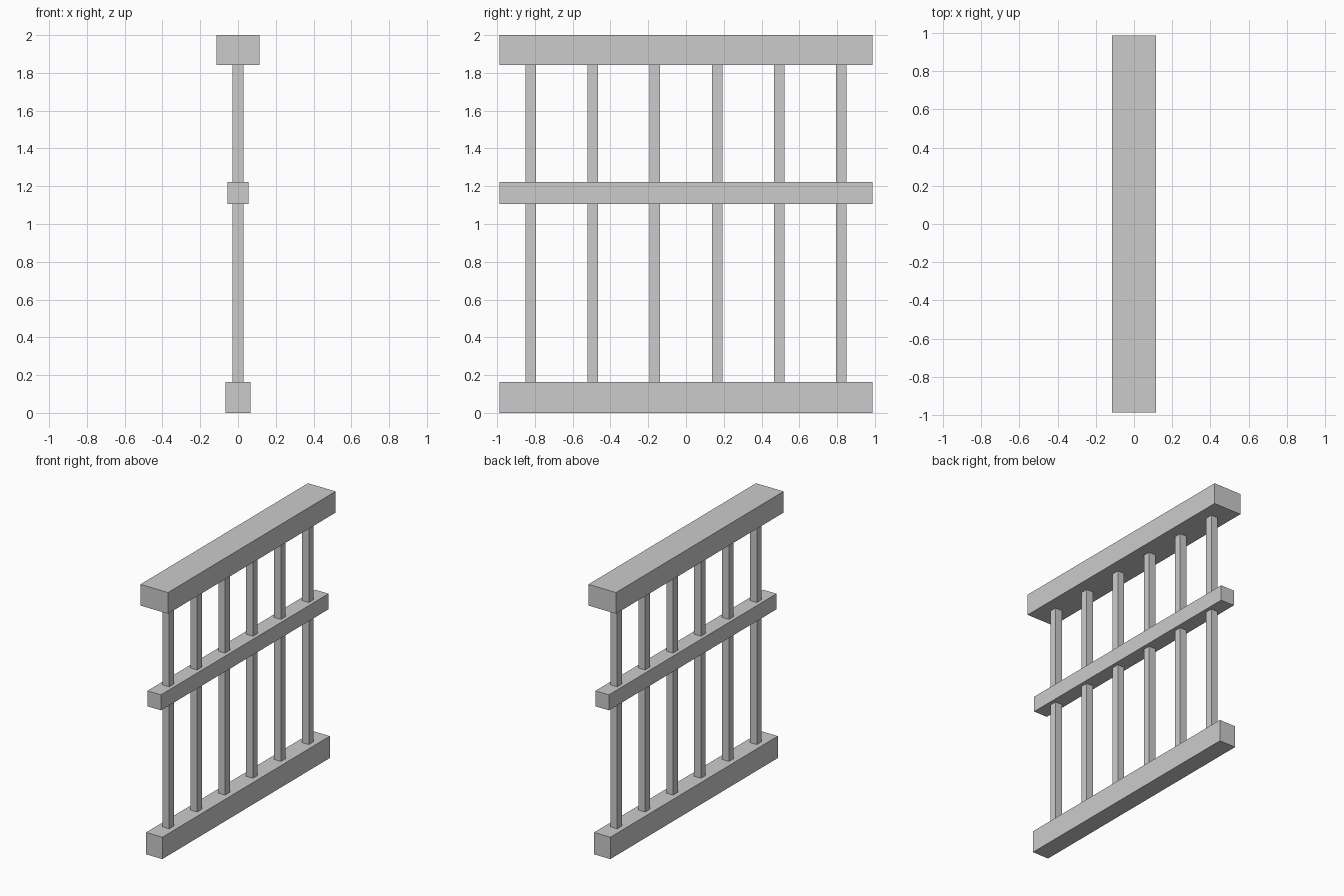
import bpy

if "Cube" in bpy.data.objects:
    bpy.data.objects.remove(bpy.data.objects["Cube"])

HALF_LENGTH = 0.987


def box(name, x, y, z):
    """Axis-aligned box from (min, max) ranges."""
    bpy.ops.mesh.primitive_cube_add(size=1)
    ob = bpy.context.object
    ob.name = name
    for v in ob.data.vertices:
        v.co = [r[0] + (c + 0.5) * (r[1] - r[0]) for c, r in zip(v.co, (x, y, z))]
    return ob


# Horizontal rails: half depth, bottom, top
for name, d, z0, z1 in (
    ("bottom_rail", 0.067, 0.0, 0.163),
    ("middle_rail", 0.056, 1.106, 1.222),
    ("top_rail", 0.114, 1.842, 2.0),
):
    box(name, (-d, d), (-HALF_LENGTH, HALF_LENGTH), (z0, z1))

# Six evenly spaced upright bars
SPACING, R = 0.329, 0.028
for i in range(6):
    y = (i - 2.5) * SPACING
    box(f"upright_bar_{i + 1}", (-R, R), (y - R, y + R), (0.163, 1.842))
